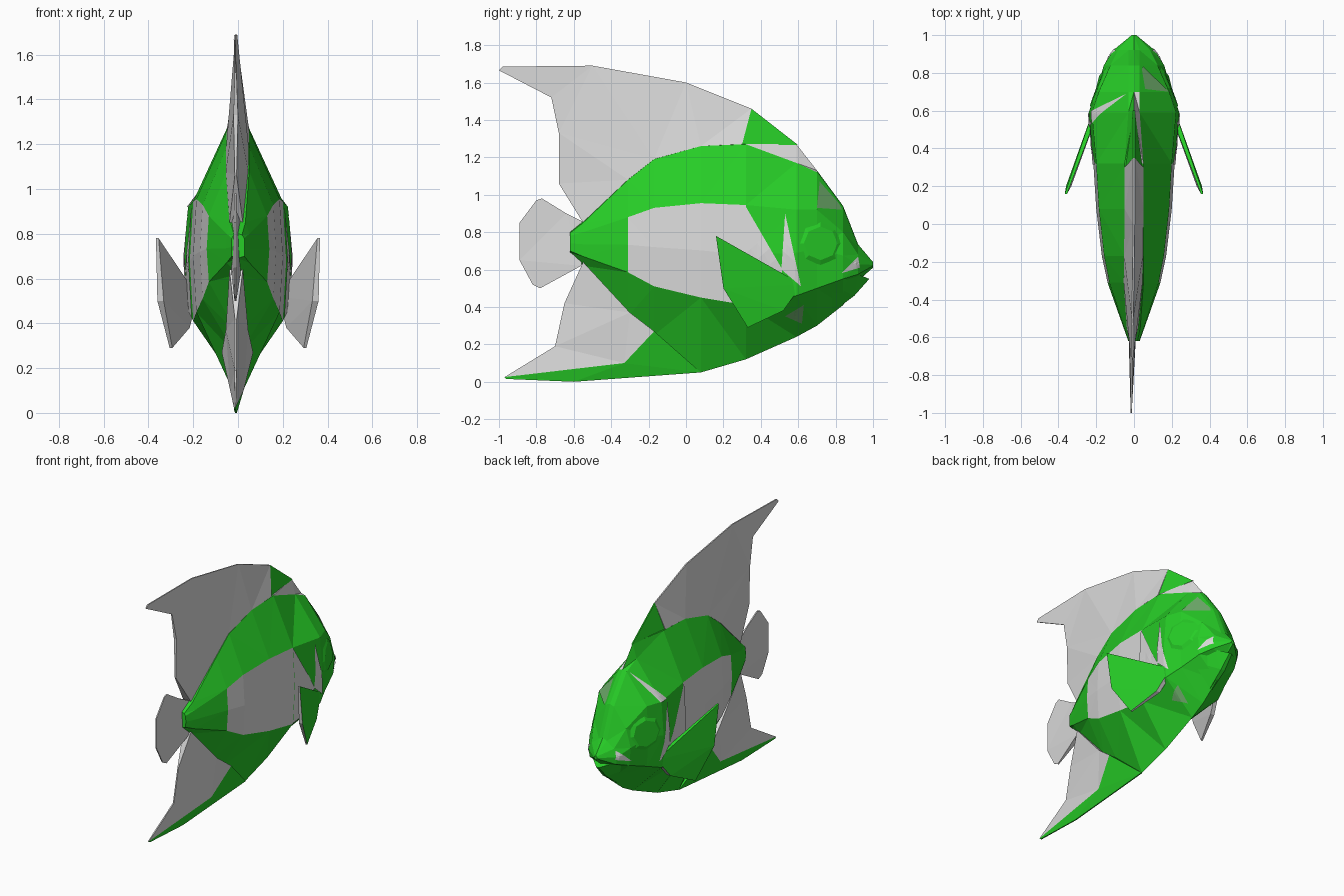
import bpy, bmesh
from mathutils import Vector
from mathutils.bvhtree import BVHTree

cube = bpy.data.objects.get("Cube")
if cube:
    bpy.data.objects.remove(cube, do_unlink=True)


def material(name, colour):
    mat = bpy.data.materials.new(name)
    mat.use_nodes = True
    mat.diffuse_color = (*colour, 1)
    mat.node_tree.nodes["Principled BSDF"].inputs["Base Color"].default_value = (*colour, 1)
    return mat


MATERIALS = [material("green", (0.02, 0.61, 0.02)),
             material("silver grey", (0.7, 0.7, 0.7)),
             material("dull green", (0.17, 0.45, 0.16))]
GREEN, GREY, DULL = range(3)


def finish(bm, name, recalc=True):
    if recalc:
        bmesh.ops.recalc_face_normals(bm, faces=bm.faces[:])
    mesh = bpy.data.meshes.new(name)
    bm.to_mesh(mesh)
    for mat in MATERIALS:
        mesh.materials.append(mat)
    obj = bpy.data.objects.new(name, mesh)
    bpy.context.collection.objects.link(obj)


# Body rings: y, keel, flank bottom, flank top, crown, ridge heights, half width
RINGS = [
    (-.62, .69, .70, .78, .795, .80, .03),
    (-.55, .62, .67, .80, .85, .86, .055),
    (-.31, .35, .585, .88, 1.08, 1.09, .14),
    (-.17, .25, .51, .93, 1.19, 1.2, .17),
    (.08, .05, .45, .955, 1.26, 1.27, .2),
    (.32, .12, .41, .945, 1.27, 1.28, .215),
    (.59, .24, .46, .92, 1.17, 1.27, .24),
    (.7, .3, .5, .92, 1.12, 1.13, .2),
    (.84, .41, .55, .8, .93, .94, .16),
    (.92, .54, .575, .68, .72, .735, .11),
    (1, .61, .62, .63, .635, .64, .012),
]


def build_body():
    bm = bmesh.new()
    loops = []
    for y, keel, low, top, crown, ridge, w in RINGS:
        taper = .78 if y > .8 else .93
        crest = .03 if y > .5 else .05
        half = [(w * .93, low), (w, (low + top) / 2), (w * taper, top), (min(crest, w * .6), crown)]
        ring = [(0, keel)] + half + [(0, ridge)] + [(-x, z) for x, z in reversed(half)]
        loops.append([bm.verts.new((x, y, z)) for x, z in ring])
    count = len(loops[0])
    for i, (a, b) in enumerate(zip(loops, loops[1:])):
        for j in range(count):
            k = (j + 1) % count
            face = bm.faces.new((a[j], a[k], b[k], b[j]))
            flank = j in (1, 2, 7, 8) and -.4 < RINGS[i][0] < .3
            brow = j == 4 and .3 < RINGS[i][0] < .6
            face.material_index = GREY if flank or brow else GREEN
    bm.faces.new(loops[0])
    bm.faces.new(loops[-1])
    bmesh.ops.triangulate(bm, faces=bm.faces[:])
    tree = BVHTree.FromBMesh(bm)
    finish(bm, "body")
    return tree


BODY = build_body()


def surface_x(y, z, side):
    hit = BODY.ray_cast(Vector((side, y, z)), Vector((-side, 0, 0)))[0]
    return hit.x if hit else 0


def plate(name, points, outer=GREY, inner=None, centre=lambda y: min(0, .015 * y), side=1):
    """Closed plate from (y, z, half thickness) points, lying around x = centre(y)."""
    bm = bmesh.new()
    inner = outer if inner is None else inner
    sheets = [[bm.verts.new((side * (centre(y) + s * t), y, z)) for y, z, t in points] for s in (1, -1)]
    front, back = bm.faces.new(sheets[0]), bm.faces.new(sheets[1])
    rims = []
    for j in range(len(points)):
        k = (j + 1) % len(points)
        rims.append(bm.faces.new((sheets[0][j], sheets[0][k], sheets[1][k], sheets[1][j])))
    bmesh.ops.recalc_face_normals(bm, faces=bm.faces[:])
    front.material_index, back.material_index = outer, inner
    for rim in rims:
        rim.material_index = outer if rim.normal.z > 0 else inner
    bmesh.ops.triangulate(bm, faces=bm.faces[:])
    finish(bm, name)


def marking(name, outline, colour, side):
    """Thin coloured patch laid on the body's side."""
    bm = bmesh.new()
    face = bm.faces.new([bm.verts.new((0, y, z)) for y, z in outline])
    face.material_index = colour
    bmesh.ops.triangulate(bm, faces=bm.faces[:])
    bmesh.ops.subdivide_edges(bm, edges=bm.edges[:], cuts=5, use_grid_fill=True)
    for v in bm.verts:
        v.co.x = surface_x(v.co.y, v.co.z, side) + side * .006
    bm.normal_update()
    bmesh.ops.reverse_faces(bm, faces=[f for f in bm.faces if f.normal.x * side < 0])
    finish(bm, name, recalc=False)


EDGE = .004

# Dorsal fin and its green front corner
plate("dorsal_fin", [
    (.35, 1.46, EDGE), (0, 1.6, EDGE), (-.5, 1.69, EDGE), (-.98, 1.685, EDGE), (-1, 1.665, EDGE),
    (-.72, 1.52, EDGE), (-.68, 1.33, .01), (-.68, 1.06, EDGE), (-.55, .85, .03),
    (-.31, 1.08, .05), (-.17, 1.19, .05), (.08, 1.26, .05), (.3, 1.27, .05)])
plate("dorsal_fin_corner", [(.35, 1.46, EDGE), (.3, 1.27, .045), (.6, 1.265, EDGE)], GREEN)

# Anal fin with a green lower border
plate("anal_fin", [
    (-.17, .27, .07), (-.3, .37, .05), (-.55, .64, .03), (-.65, .42, EDGE), (-.7, .19, EDGE),
    (-.97, .025, EDGE), (-.33, .1, .03)])
plate("anal_fin_border", [
    (-.17, .27, .07), (-.33, .1, .03), (-.97, .025, EDGE), (-.96, .015, EDGE),
    (-.6, 0, EDGE), (.08, .05, EDGE)], GREEN)

# Tail fin
plate("tail_fin", [
    (-.54, .85, .02), (-.64, .9, EDGE), (-.77, .98, EDGE), (-.8, .97, EDGE), (-.89, .85, EDGE),
    (-.89, .65, EDGE), (-.82, .52, EDGE), (-.78, .5, EDGE), (-.56, .62, .02)])

# Lower jaw
plate("lower_jaw", [
    (.78, .52, .15), (.92, .575, .08), (.98, .55, .01), (.9, .46, .015), (.78, .37, .01)], GREEN)


def eye(name, side):
    bm = bmesh.new()
    bmesh.ops.create_cone(bm, cap_ends=True, segments=8, radius1=.14, radius2=.09, depth=.04)
    for v in bm.verts:
        height, y, z = v.co.z, v.co.x + .72, v.co.y + .74
        v.co = (surface_x(y, z, side) + side * height * .5, y, z)
    finish(bm, name)


# Paired parts
for side, word in ((1, "left"), (-1, "right")):
    plate(word + "_pectoral_fin", [
        (.16, .78, .006), (.62, .52, .015), (.52, .38, .015), (.33, .29, .006), (.2, .5, .014)],
        GREEN, GREY, lambda y: .22 + .36 * (.55 - y), side)
    eye(word + "_eye", side)
    marking(word + "_gill_stripe", [(.53, .9), (.51, .6), (.615, .51)], GREY, side)
    marking(word + "_flank_tip", [(.315, .945), (.515, .6), (.48, .45), (.315, .42)], GREY, side)
    marking(word + "_mouth_corner", [(.83, .58), (.92, .67), (.93, .61)], GREY, side)

# One-sided head markings
marking("left_brow_patch", [(.7, .93), (.715, 1.07), (.82, .95), (.835, .92)], DULL, 1)
marking("left_throat_patch", [(.53, .35), (.63, .41), (.62, .31)], DULL, 1)
marking("right_cheek_stripe", [(.69, 1.12), (.53, .92), (.6, .92)], GREY, -1)
